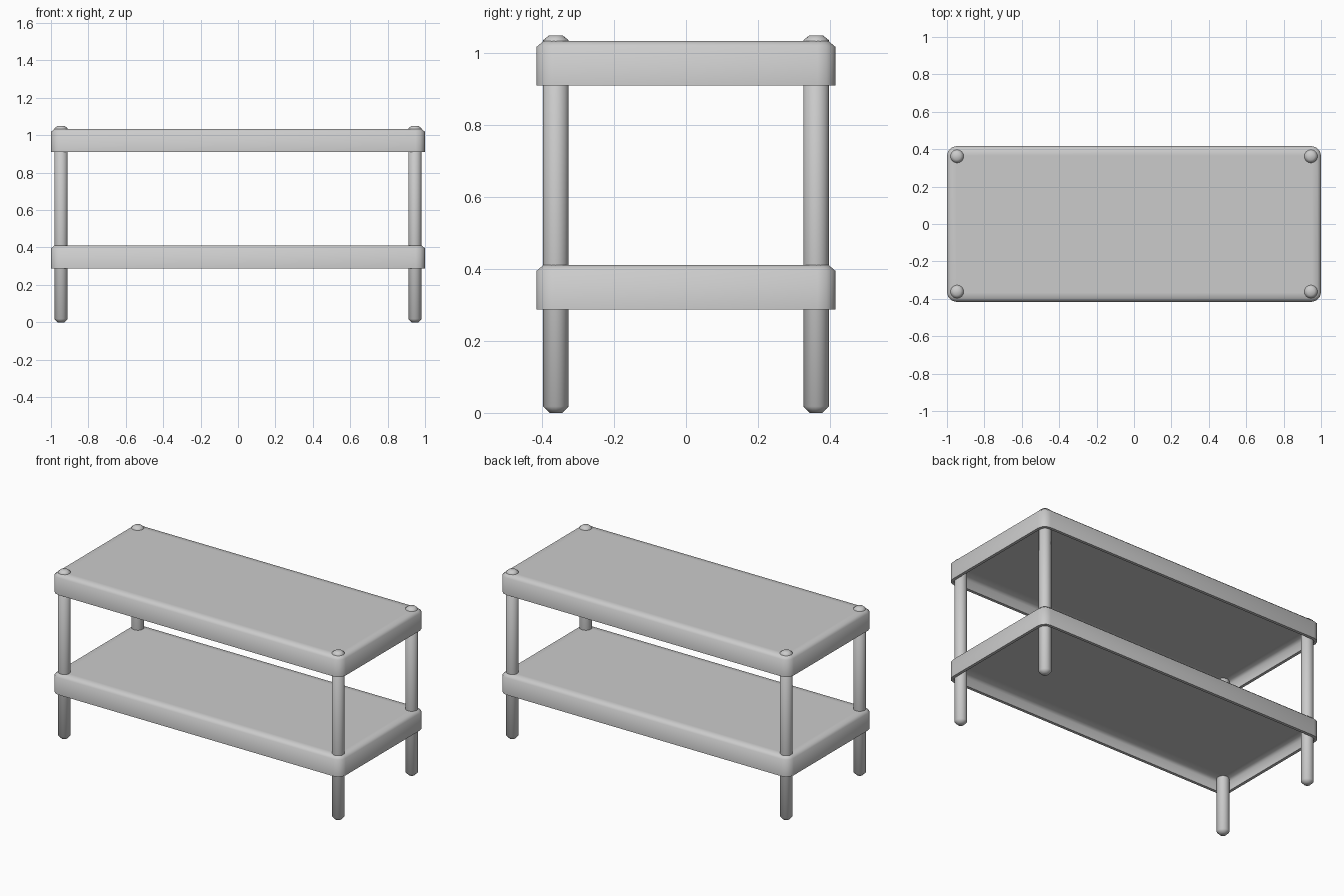
import bpy, bmesh, math

if "Cube" in bpy.data.objects:
    bpy.data.objects.remove(bpy.data.objects["Cube"])

HX, HY = 1.0, 0.416      # shelf half sizes
CORNER, SEG = 0.05, 3    # plan corner radius and segments
HEIGHT = 0.123


def finish(name, bm, angle):
    bmesh.ops.recalc_face_normals(bm, faces=bm.faces)
    mesh = bpy.data.meshes.new(name)
    bm.to_mesh(mesh)
    bm.free()
    ob = bpy.data.objects.new(name, mesh)
    bpy.context.collection.objects.link(ob)
    bpy.ops.object.select_all(action='DESELECT')
    ob.select_set(True)
    bpy.context.view_layer.objects.active = ob
    bpy.ops.object.shade_smooth_by_angle(angle=math.radians(angle))
    return ob


def skin(bm, rings):
    # bridge successive rings and cap both ends
    loops = [[bm.verts.new(p) for p in ring] for ring in rings]
    n = len(loops[0])
    for a, b in zip(loops, loops[1:]):
        for i in range(n):
            j = (i + 1) % n
            bm.faces.new((a[i], a[j], b[j], b[i]))
    bm.faces.new(loops[0])
    bm.faces.new(loops[-1])


def rounded_rect(inset, z):
    r = max(CORNER - inset, 0.012)
    pts = []
    for k, (sx, sy) in enumerate([(1, 1), (-1, 1), (-1, -1), (1, -1)]):
        for i in range(SEG + 1):
            a = math.pi / 2 * (k + i / SEG)
            pts.append((sx * (HX - inset - r) + r * math.cos(a),
                        sy * (HY - inset - r) + r * math.sin(a), z))
    return pts


# Shelves: shallow trays turned upside down, open underneath
def shelf(name, top):
    bottom = top - HEIGHT
    under = top - 0.056
    profile = [(0.08, under), (0.035, under - 0.001), (0.018, under - 0.014),
               (0.018, bottom), (0, bottom), (0, top - 0.016),
               (0.019, top), (0.05, top)]
    bm = bmesh.new()
    skin(bm, [rounded_rect(*p) for p in profile])
    finish(name, bm, 60)


shelf("top_shelf", 1.034)
shelf("lower_shelf", 0.411)


# Legs: round posts with chamfered feet and caps
def leg(name, x, y):
    profile = [(0.018, 0), (0.0355, 0.018),
               (0.0355, 1.037), (0.019, 1.05)]
    n = 16
    bm = bmesh.new()
    skin(bm, [[(x + r * math.cos(2 * math.pi * i / n),
                y + r * math.sin(2 * math.pi * i / n), z) for i in range(n)]
              for r, z in profile])
    finish(name, bm, 60)


for side, sx in (("left", -1), ("right", 1)):
    for end, sy in (("front", -1), ("back", 1)):
        leg(f"{end}_{side}_leg", sx * 0.946, sy * 0.362)
